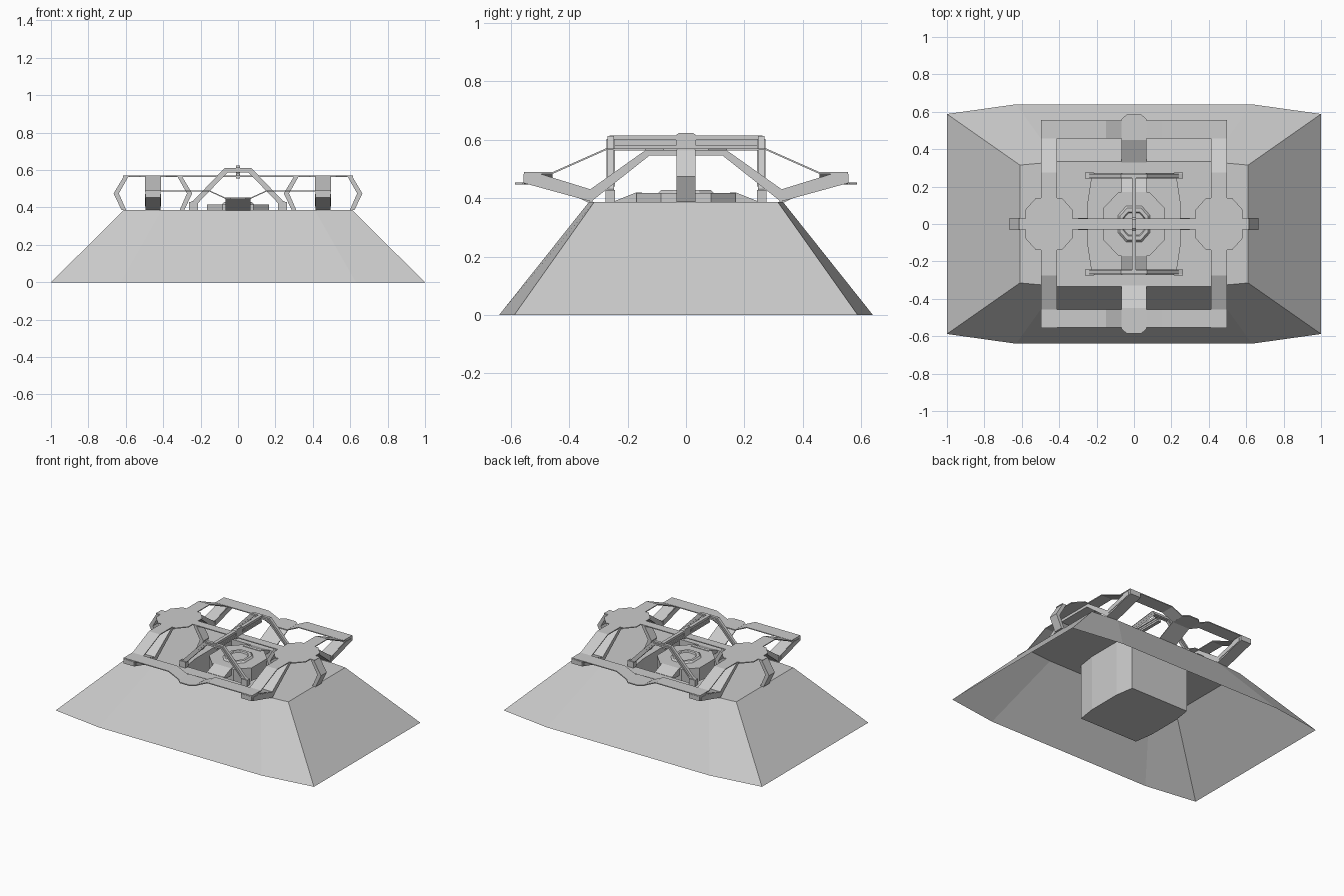
import bpy, bmesh

if "Cube" in bpy.data.objects:
    bpy.data.objects.remove(bpy.data.objects["Cube"])


def make(name, verts, faces, mirror=(False, False), thick=0.0):
    me = bpy.data.meshes.new(name)
    me.from_pydata(verts, [], faces)
    bm = bmesh.new()
    bm.from_mesh(me)
    bmesh.ops.recalc_face_normals(bm, faces=bm.faces)
    bm.to_mesh(me)
    bm.free()
    ob = bpy.data.objects.new(name, me)
    bpy.context.collection.objects.link(ob)
    if thick:
        s = ob.modifiers.new("thickness", 'SOLIDIFY')
        s.thickness = thick
        s.offset = 0
    if any(mirror):
        m = ob.modifiers.new("mirror", 'MIRROR')
        m.use_axis = (mirror[0], mirror[1], False)
        m.use_mirror_merge = False
    return ob


def place(axis, a, b, t):
    # 2D profile point (a, b) at depth t along the given axis
    return {'X': (t, a, b), 'Y': (a, t, b), 'Z': (a, b, t)}[axis]


def prism(name, pts, axis, lo, hi, mirror=(False, False)):
    n = len(pts)
    v = [place(axis, a, b, lo) for a, b in pts] + [place(axis, a, b, hi) for a, b in pts]
    f = [[i, (i + 1) % n, (i + 1) % n + n, i + n] for i in range(n)]
    f += [list(range(n))[::-1], list(range(n, 2 * n))]
    return make(name, v, f, mirror)


def ribbon(name, path, axis, lo, hi, mirror=(False, False), thick=0.006):
    n = len(path)
    v = [place(axis, a, b, lo) for a, b in path] + [place(axis, a, b, hi) for a, b in path]
    return make(name, v, [[i, i + 1, i + 1 + n, i + n] for i in range(n - 1)], mirror, thick)


def loft(name, rings, cap_start=False, cap_end=True):
    n = len(rings[0][0])
    v = [(x, y, z) for pts, z in rings for x, y in pts]
    f = [[k * n + i, k * n + (i + 1) % n, (k + 1) * n + (i + 1) % n, (k + 1) * n + i]
         for k in range(len(rings) - 1) for i in range(n)]
    if cap_start:
        f.append(list(range(n)))
    if cap_end:
        f.append(list(range(len(v) - n, len(v))))
    return make(name, v, f)


def ring8(ax, ay, bx, by, cx=0.0):
    # symmetric eight-sided outline from two corner points
    q = [(ax, ay), (bx, by), (-bx, by), (-ax, ay), (-ax, -ay), (-bx, -by), (bx, -by), (ax, -ay)]
    return [(x + cx, y) for x, y in q]


def octagon(rx, ry, k=0.5, cx=0.0):
    return ring8(rx, ry * k, rx * k, ry, cx)


def box(name, x0, x1, y0, y1, z0, z1, mirror=(False, False)):
    return prism(name, [(x0, y0), (x1, y0), (x1, y1), (x0, y1)], 'Z', z0, z1, mirror)


XY, X, Y = (True, True), (True, False), (False, True)
DECK, ROOF = 0.386, 0.567

# sloped hollow base, deck and square pit in one shell
pit = ring8(0.245, 0.12, 0.225, 0.25)
loft("base_shell", [(ring8(1, 0.588, 0.63, 0.64), 0), (ring8(0.61, 0.315, 0.41, 0.333), DECK),
                    (pit, DECK), (pit, 0)])

# platform standing in the pit, with a low rim ring and ramps
loft("platform", [(octagon(0.155, 0.16), 0.005), (octagon(0.165, 0.17), 0.38),
                  (octagon(0.165, 0.17), 0.417)])
loft("platform_ring", [(octagon(0.085, 0.095), 0.417), (octagon(0.075, 0.085), 0.428),
                       (octagon(0.06, 0.065), 0.428), (octagon(0.055, 0.06), 0.419)])
prism("platform_ramp", [(0.15, 0.37), (0.15, 0.42), (0.17, 0.42), (0.25, 0.388), (0.25, 0.37)],
      'X', -0.067, 0.067, Y)

# roof: octagonal discs and the cross strip joining them
loft("roof_disc", [(octagon(0.125, 0.14, 0.55, 0.455), ROOF - 0.003),
                   (octagon(0.125, 0.14, 0.55, 0.455), ROOF + 0.003)],
     cap_start=True).modifiers.new("mirror", 'MIRROR')
box("roof_strip", -0.615, 0.615, -0.03, 0.03, ROOF - 0.003, ROOF + 0.003)

# bent supports at the outer and inner side of each disc
for side, name in ((1, "outer_support"), (-1, "inner_support")):
    prof = [(0.155, ROOF), (0.21, 0.475), (0.168, DECK), (0.143, DECK), (0.182, 0.475), (0.13, ROOF)]
    prism(name, [(0.455 + side * a, z) for a, z in prof], 'Y', -0.032, 0.032, X)

# strips running from the discs down to the outer frame
ribbon("shoulder_strip", [(0.13, ROOF), (0.275, ROOF), (0.457, 0.486), (0.555, 0.486)],
       'X', 0.412, 0.497, XY)
# diagonal braces under the discs
prism("diagonal_brace", [(0.0, ROOF), (0.135, ROOF), (0.345, 0.418), (0.325, 0.388),
                         (0.125, 0.546), (0.0, 0.546)], 'X', 0.415, 0.494, XY)
# wedge brackets at the four corners with a raised side panel
wedge = [(0.557, 0.483), (0.498, 0.483), (0.32, 0.428), (0.32, 0.387), (0.557, 0.452)]
prism("corner_bracket", wedge, 'X', 0.414, 0.495, XY)
mid = (0.45, 0.448)
panel = [(mid[0] + (a - mid[0]) * 0.85, mid[1] + (z - mid[1]) * 0.7) for a, z in wedge]
prism("bracket_panel", panel, 'X', 0.411, 0.498, XY)

# outer frame bars, dipped in the middle, with tip and centre arm
ribbon("frame_bar", [(-0.497, 0.487), (-0.15, 0.487), (-0.067, 0.449), (0.067, 0.449),
                     (0.15, 0.487), (0.497, 0.487)], 'Y', 0.458, 0.554, Y)
prism("frame_tip", [(-0.067, 0.45), (0.067, 0.45), (0.067, 0.56), (0.04, 0.585),
                    (-0.04, 0.585), (-0.067, 0.56)], 'Z', 0.446, 0.453, Y)
ribbon("centre_arm", [(0.33, DECK), (0.46, 0.449)], 'X', -0.067, 0.067, Y)

# two A-shaped gantry frames
half = [(0.245, DECK), (0.258, 0.395), (0.258, 0.428), (0.24, 0.435), (0.07, 0.612)]
inner = [(0.055, 0.588), (0.222, 0.415), (0.222, DECK)]
right = half[::-1]
outline = [(-x, z) for x, z in half] + right + inner[::-1] + [(-x, z) for x, z in inner]
prism("gantry_frame", outline, 'Y', 0.247, 0.268, Y)
prism("gantry_frame_trim", [(-0.215, 0.44), (-0.065, 0.602), (0.065, 0.602), (0.215, 0.44),
                            (0.06, 0.594), (-0.06, 0.594)], 'Y', 0.243, 0.272, Y)
box("gantry_foot", 0.215, 0.262, 0.243, 0.275, DECK, 0.428, XY)

# ridge beam between the frames: rails, recessed web and centre cap
box("ridge_web", -0.006, 0.006, -0.25, 0.25, 0.575, 0.605)
box("ridge_top_rail", -0.012, 0.012, -0.262, 0.262, 0.6, 0.615)
box("ridge_bottom_rail", -0.012, 0.012, -0.25, 0.25, 0.568, 0.58)
box("ridge_panel", -0.01, 0.01, 0.05, 0.235, 0.584, 0.596, Y)
prism("ridge_cap", [(-0.035, 0.556), (0.035, 0.556), (0.035, 0.615), (0.025, 0.623),
                    (-0.025, 0.623), (-0.035, 0.615)], 'X', -0.012, 0.012)
